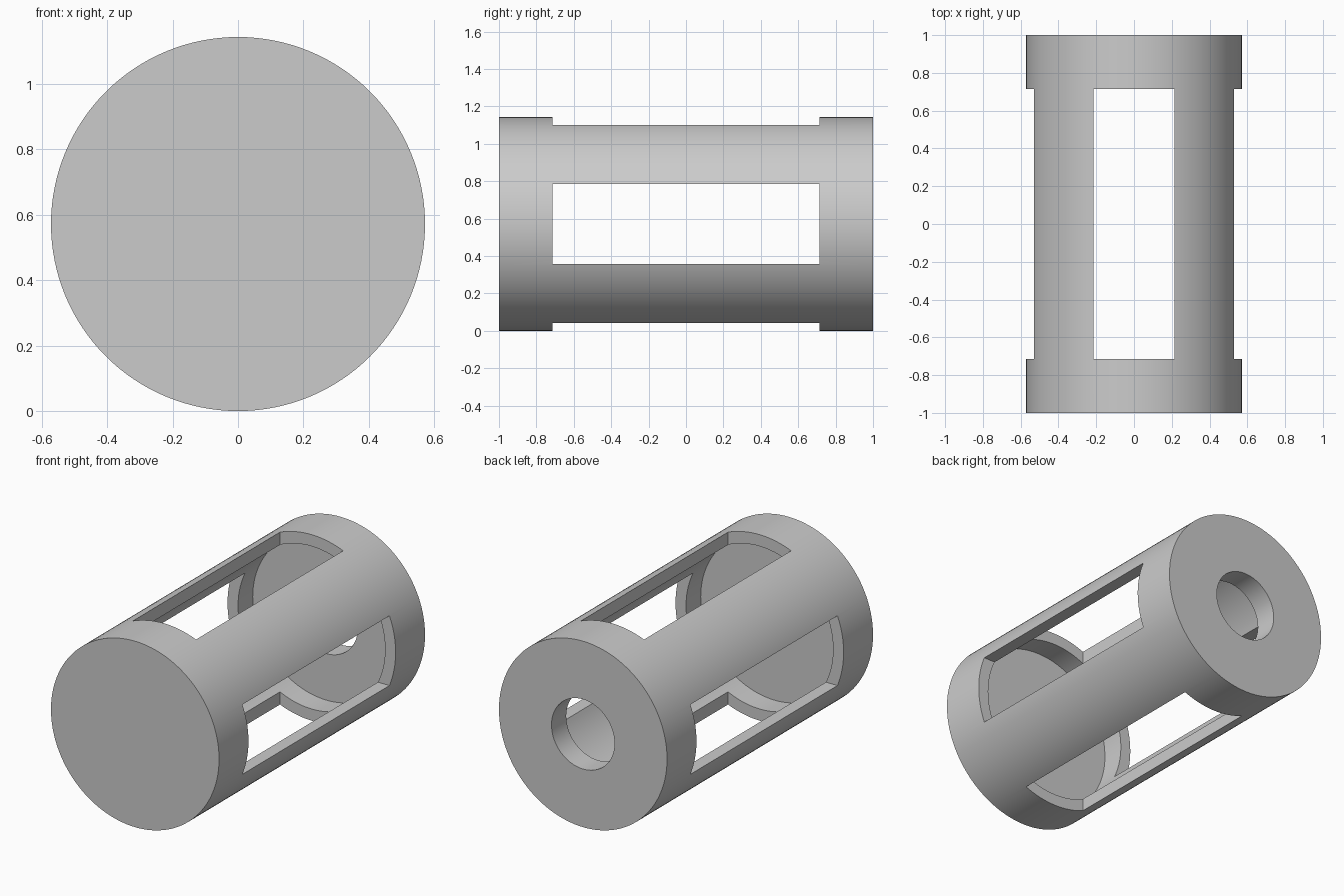
import bpy, bmesh
from math import pi, radians
from mathutils import Vector, Matrix

cube = bpy.data.objects.get("Cube")
if cube:
    bpy.data.objects.remove(cube, do_unlink=True)

U = 1 / 7                 # design unit
RADIUS, BORE, HOLE = 4 * U, 3.5 * U, 1.5 * U
CAP = 6 * U               # inner face of both end caps
WINDOW = (3 * U, 10 * U)  # window width and length
SEGMENTS = 128

grey = bpy.data.materials.new("light grey")
grey.use_nodes = True
colour = (0.6, 0.6, 0.6, 1)
grey.diffuse_color = colour
grey.node_tree.nodes["Principled BSDF"].inputs["Base Color"].default_value = colour


def make_object(name, bm):
    mesh = bpy.data.meshes.new(name)
    bmesh.ops.recalc_face_normals(bm, faces=bm.faces)
    bm.to_mesh(mesh)
    bm.free()
    obj = bpy.data.objects.new(name, mesh)
    bpy.context.collection.objects.link(obj)
    mesh.materials.append(grey)
    return obj


# Hollow housing: closed front, round hole in the back cap
profile = [(0, -1), (RADIUS, -1), (RADIUS, 1), (HOLE, 1),
           (HOLE, CAP), (BORE, CAP), (BORE, -CAP), (0, -CAP)]
bm = bmesh.new()
verts = [bm.verts.new((r, y, RADIUS)) for r, y in profile]
edges = [bm.edges.new(pair) for pair in zip(verts, verts[1:])]
bmesh.ops.spin(bm, geom=verts + edges, cent=(0, 0, RADIUS), axis=(0, 1, 0),
               angle=2 * pi, steps=SEGMENTS, use_duplicate=False)
bmesh.ops.remove_doubles(bm, verts=bm.verts, dist=1e-5)
housing = make_object("window_housing", bm)

# Four long windows, cut by one vertical and one sideways slot
bpy.context.view_layer.objects.active = housing
housing.select_set(True)
width, length = WINDOW
for name, size in (("vertical_slot", (width, length, 2)),
                   ("sideways_slot", (2, length, width))):
    bm = bmesh.new()
    bmesh.ops.create_cube(bm, size=1, matrix=Matrix.Translation((0, 0, RADIUS))
                          @ Matrix.Diagonal(Vector(size)).to_4x4())
    cutter = make_object(name, bm)
    cutter.hide_render = True
    cut = housing.modifiers.new(name, "BOOLEAN")
    cut.operation = "DIFFERENCE"
    cut.solver = "EXACT"
    cut.object = cutter
    bpy.ops.object.modifier_apply(modifier=name)
    bpy.data.objects.remove(cutter, do_unlink=True)

bpy.ops.object.shade_smooth_by_angle(angle=radians(30))
